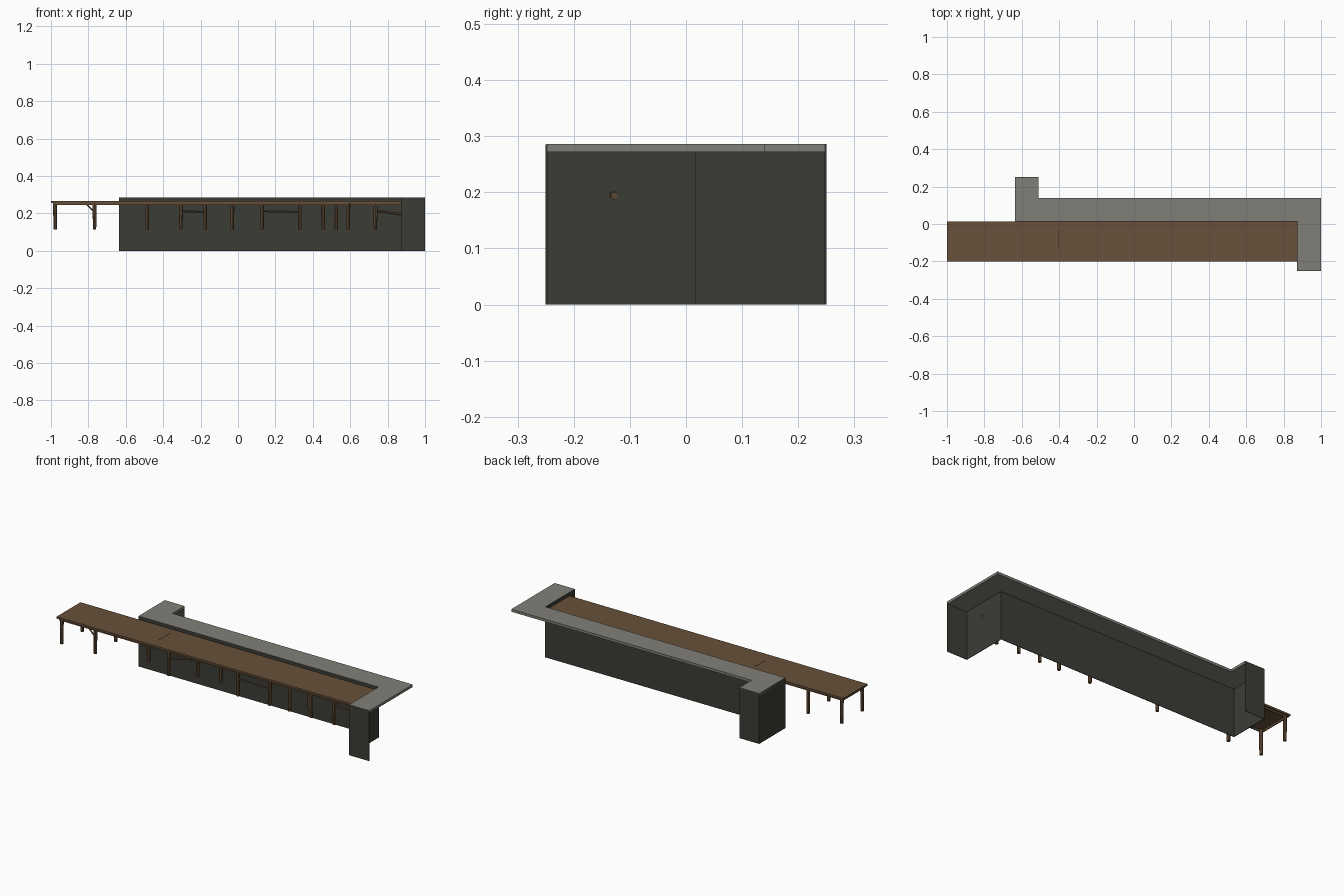
import bpy, bmesh, math
from mathutils import Vector

if "Cube" in bpy.data.objects:
    bpy.data.objects.remove(bpy.data.objects["Cube"])


def material(name, rgb):
    m = bpy.data.materials.new(name)
    m.diffuse_color = (*rgb, 1)
    m.use_nodes = True
    m.node_tree.nodes["Principled BSDF"].inputs["Base Color"].default_value = m.diffuse_color
    return m


STONE = material("grey_stone", (0.222, 0.212, 0.188))
WALL = material("dark_panel", (0.045, 0.045, 0.037))
WOOD = material("brown_wood", (0.140, 0.081, 0.041))
DARK = material("dark_seam", (0.030, 0.018, 0.010))


def finish(name, bm, mat):
    bmesh.ops.recalc_face_normals(bm, faces=bm.faces)
    me = bpy.data.meshes.new(name)
    bm.to_mesh(me)
    bm.free()
    me.materials.append(mat)
    ob = bpy.data.objects.new(name, me)
    bpy.context.collection.objects.link(ob)
    return ob


def prism(name, outline, z0, z1, mat):
    """Extrude a flat outline upwards."""
    bm = bmesh.new()
    f = bm.faces.new([bm.verts.new((x, y, z0)) for x, y in outline])
    top = bmesh.ops.extrude_face_region(bm, geom=[f])["geom"]
    bmesh.ops.translate(bm, vec=(0, 0, z1 - z0),
                        verts=[v for v in top if isinstance(v, bmesh.types.BMVert)])
    return finish(name, bm, mat)


def box(name, x0, x1, y0, y1, z0, z1, mat):
    return prism(name, [(x0, y0), (x1, y0), (x1, y1), (x0, y1)], z0, z1, mat)


def rod(name, a, b, r1, r2, mat, sides=8):
    """Tapered round bar between two points."""
    a, b = Vector(a), Vector(b)
    d = b - a
    bm = bmesh.new()
    bmesh.ops.create_cone(bm, cap_ends=True, segments=sides, radius1=r1, radius2=r2, depth=d.length)
    bmesh.ops.rotate(bm, matrix=d.to_track_quat("Z", "Y").to_matrix(), verts=bm.verts)
    bmesh.ops.translate(bm, vec=(a + b) / 2, verts=bm.verts)
    return finish(name, bm, mat)


# Thin zigzag counter wall: returns at both ends face opposite ways
T = 0.003
XL, XR, YM, H = -0.635, 0.872, 0.014, 0.285
prism("counter_wall", [
    (XL, 0.25), (XL, YM), (XR, YM), (XR, -0.25), (1.0, -0.25), (1.0, -0.25 + T),
    (XR + T, -0.25 + T), (XR + T, YM + T), (XL + T, YM + T),
    (XL + T, 0.25 - T), (-0.51, 0.25 - T), (-0.51, 0.25)], 0, H, WALL)

# Stone counter slab overhanging the outer side of the wall
prism("counter_slab", [
    (XL, 0.25), (XL, YM + 0.001), (XR + 0.001, YM + 0.001), (XR + 0.001, -0.249),
    (1.0, -0.249), (1.0, 0.14), (-0.51, 0.14), (-0.51, 0.249)], 0.272, 0.2865, STONE)

# Long wooden table top with a hollow apron below
Y0, Y1 = -0.2, YM
box("table_top", -1.0, XR, Y0, Y1, 0.256, 0.267, WOOD)
for n, b in {"front": (-0.99, XR, Y0 + 0.008, Y0 + 0.014),
             "back": (-0.99, XR, Y1 - 0.014, Y1 - 0.008),
             "left": (-0.99, -0.984, Y0 + 0.014, Y1 - 0.014),
             "right": (XR - 0.012, XR - 0.006, Y0 + 0.014, Y1 - 0.014)}.items():
    box("apron_" + n, *b, 0.246, 0.256, WOOD)
box("table_seam", -0.407, -0.403, -0.13, -0.035, 0.2665, 0.2675, DARK)

# Turned legs in front, middle and back rows
rows = {"front": (-0.185, (-0.978, -0.767, -0.305, 0.13, 0.33, 0.455, 0.59, 0.735)),
        "middle": (-0.11, (-0.485, -0.175, -0.03, 0.525)),
        "back": (-0.002, (-0.978, -0.767))}
for row, (y, xs) in rows.items():
    for x in xs:
        rod(row + "_leg", (x, y, 0.114), (x, y, 0.257), 0.009, 0.0105, WOOD)

# Slim rails and a corner brace between legs
for x0, x1 in ((-0.305, -0.175), (0.13, 0.33)):
    y1 = -0.11 if x1 < 0 else -0.185
    rod("leg_rail", (x0, -0.185, 0.212), (x1, y1, 0.208), 0.005, 0.005, WOOD, 6)
rod("corner_brace", (-0.81, -0.185, 0.25), (-0.772, -0.185, 0.212), 0.004, 0.004, WOOD, 6)
rod("end_rail", (0.735, -0.17, 0.215), (0.879, -0.128, 0.194), 0.006, 0.007, WOOD, 6)
